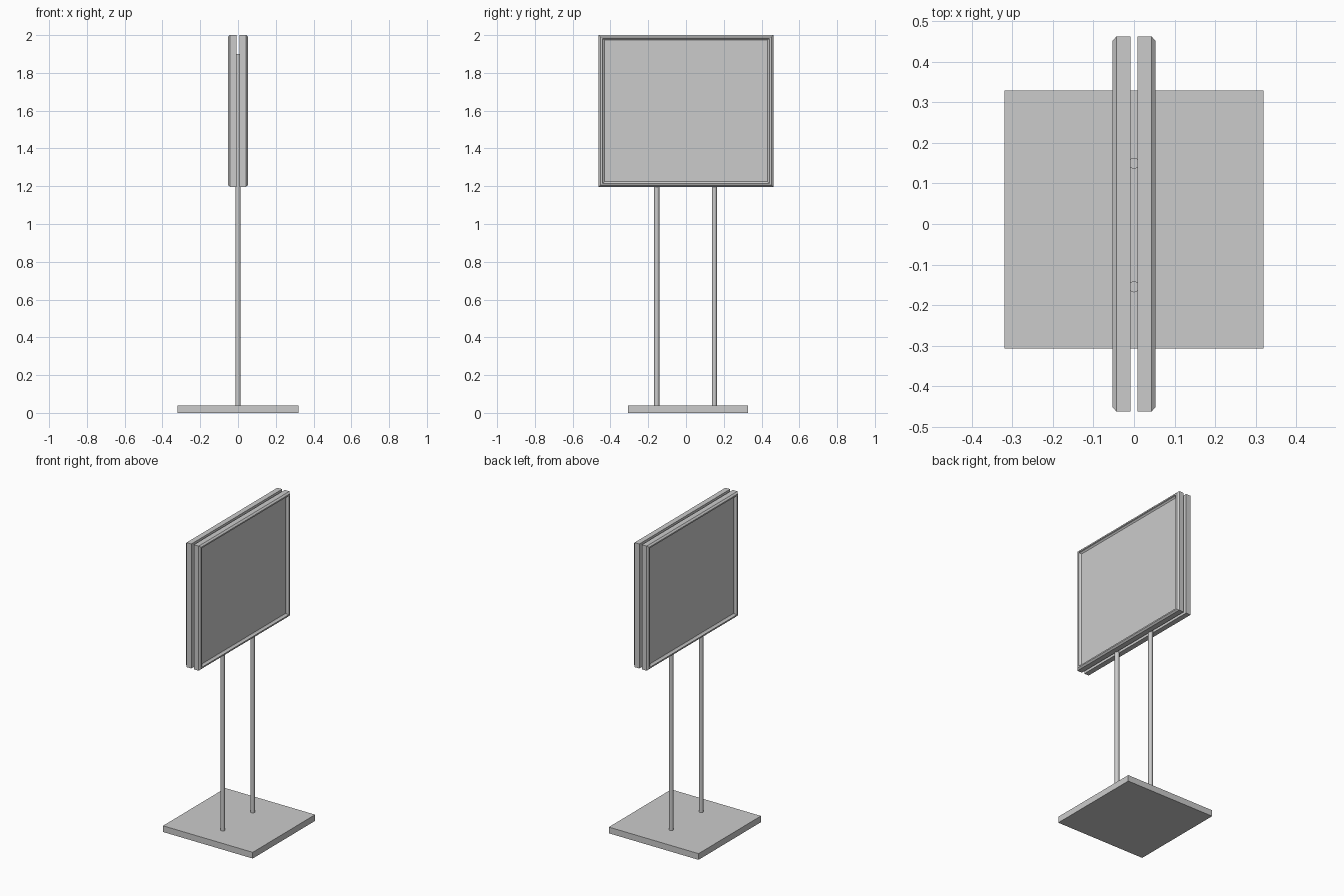
import bpy, bmesh

default = bpy.data.objects.get("Cube")
if default:
    bpy.data.objects.remove(default, do_unlink=True)

GREY = (0.6, 0.6, 0.6, 1.0)
grey = bpy.data.materials.new("plain grey")
grey.use_nodes = True
grey.diffuse_color = GREY
grey.node_tree.nodes["Principled BSDF"].inputs["Base Color"].default_value = GREY


def sign_panel(name, side):
    """Loft nested rectangles: back, chamfered rim, then a recessed face."""
    half_y, bottom, top = 0.463, 1.197, 2.0
    profile = [(0.009, 0), (0.043, 0), (0.053, 0.011), (0.053, 0.021),
               (0.044, 0.024), (0.038, 0.032)]  # (x, inset)
    bm = bmesh.new()
    rings = []
    for x, inset in profile:
        y, lo, hi = half_y - inset, bottom + inset * 0.85, top - inset * 0.85
        rings.append([bm.verts.new((side * x, a, b))
                      for a, b in ((-y, lo), (y, lo), (y, hi), (-y, hi))])
    for r, s in zip(rings, rings[1:]):
        for i in range(4):
            j = (i + 1) % 4
            bm.faces.new((r[i], r[j], s[j], s[i]))
    bm.faces.new(rings[0])
    bm.faces.new(rings[-1])
    bmesh.ops.recalc_face_normals(bm, faces=bm.faces)
    mesh = bpy.data.meshes.new(name)
    bm.to_mesh(mesh)
    bm.free()
    mesh.materials.append(grey)
    obj = bpy.data.objects.new(name, mesh)
    bpy.context.collection.objects.link(obj)


# Square foot plate
bpy.ops.mesh.primitive_cube_add(size=1, location=(0, 0.011, 0.02))
base = bpy.context.object
base.name = "base_plate"
base.scale = (0.64, 0.636, 0.04)
base.data.materials.append(grey)

# Two round posts running up between the panels
for name, y in (("front_post", -0.155), ("back_post", 0.15)):
    bpy.ops.mesh.primitive_cylinder_add(vertices=16, radius=0.0135, depth=1.87,
                                        location=(0, y, 0.965))
    post = bpy.context.object
    post.name = name
    post.data.materials.append(grey)
    bpy.ops.object.shade_smooth_by_angle()

# Back-to-back framed panels
sign_panel("left_sign_panel", 1)
sign_panel("right_sign_panel", -1)
